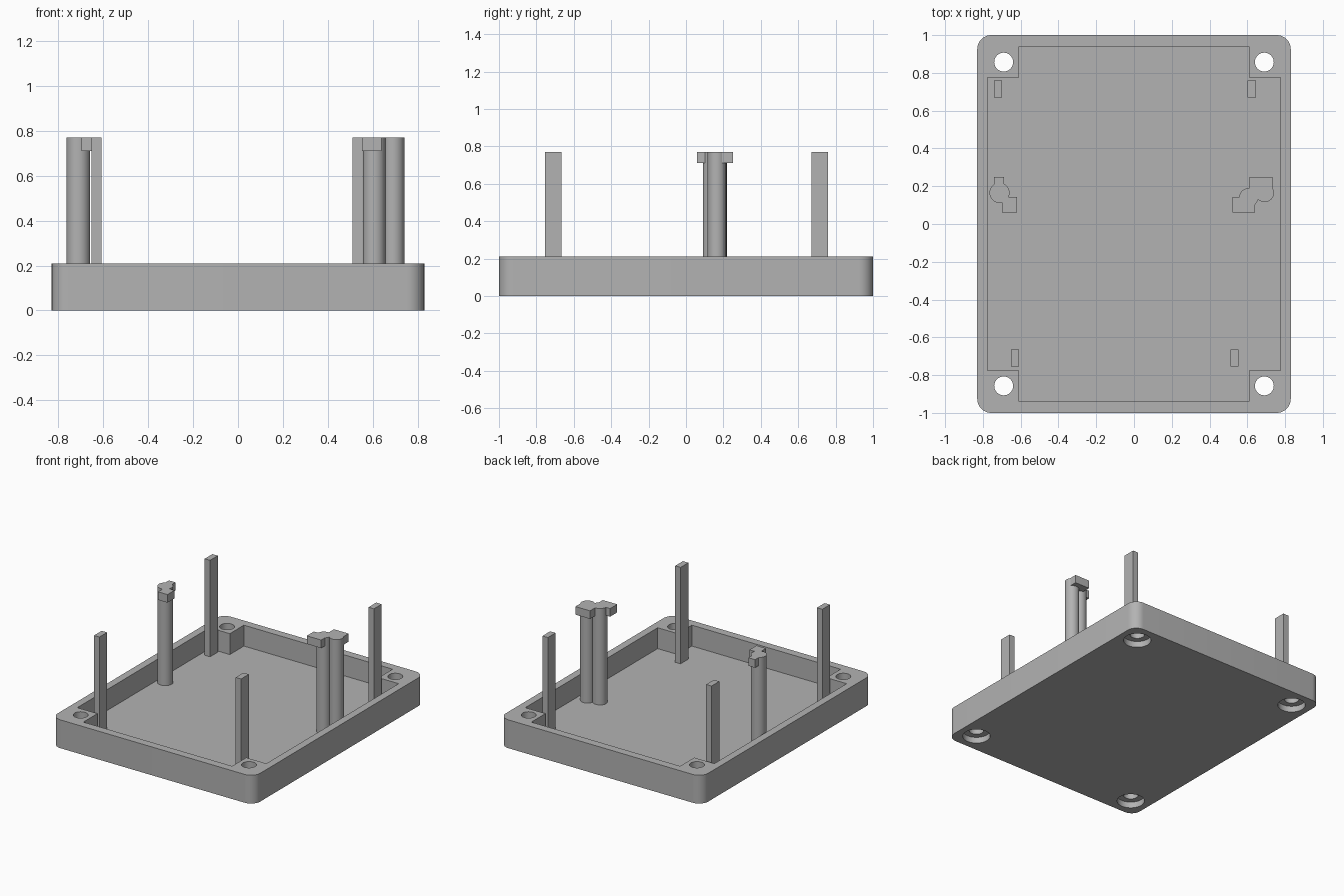
import bpy
import bmesh
from math import sin, cos, pi, radians

cube = bpy.data.objects.get("Cube")
if cube:
    bpy.data.objects.remove(cube, do_unlink=True)

GREY = (0.45, 0.45, 0.45, 1)
grey = bpy.data.materials.new("grey plastic")
grey.use_nodes = True
grey.diffuse_color = GREY
grey.node_tree.nodes["Principled BSDF"].inputs["Base Color"].default_value = GREY

FLOOR, RIM, TOP, CLIP = 0.055, 0.21, 0.77, 0.71
ROOT = FLOOR - 0.02


def prism(name, outline, z0, z1):
    """Extrude a closed outline between two heights."""
    bm = bmesh.new()
    base = bm.faces.new([bm.verts.new((x, y, z0)) for x, y in outline])
    up = bmesh.ops.extrude_face_region(bm, geom=[base])["geom"]
    bmesh.ops.translate(bm, vec=(0, 0, z1 - z0),
                        verts=[g for g in up if isinstance(g, bmesh.types.BMVert)])
    bmesh.ops.recalc_face_normals(bm, faces=bm.faces)
    mesh = bpy.data.meshes.new(name)
    bm.to_mesh(mesh)
    bm.free()
    mesh.materials.append(grey)
    obj = bpy.data.objects.new(name, mesh)
    bpy.context.collection.objects.link(obj)
    return obj


def arc(cx, cy, r, start, sweep, n):
    return [(cx + r * cos(start + sweep * i / n), cy + r * sin(start + sweep * i / n))
            for i in range(n + 1)]


def box(name, x0, x1, y0, y1, z0, z1):
    return prism(name, [(x0, y0), (x1, y0), (x1, y1), (x0, y1)], z0, z1)


def rod(name, x, y, r, z0, z1):
    return prism(name, arc(x, y, r, 0, 2 * pi, 40)[:-1], z0, z1)


def combine(obj, tool, operation):
    """Apply a boolean and discard the tool object."""
    mod = obj.modifiers.new("boolean", 'BOOLEAN')
    mod.operation, mod.solver, mod.object = operation, 'EXACT', tool
    bpy.context.view_layer.objects.active = obj
    bpy.ops.object.modifier_apply(modifier=mod.name)
    bpy.data.objects.remove(tool, do_unlink=True)


def smooth(obj):
    bpy.ops.object.select_all(action='DESELECT')
    obj.select_set(True)
    bpy.context.view_layer.objects.active = obj
    bpy.ops.object.shade_smooth_by_angle(angle=radians(30))


# Tray with rounded corners
HX, HY, R = 0.83, 1.0, 0.075
outline = []
for k, (sx, sy) in enumerate([(1, 1), (-1, 1), (-1, -1), (1, -1)]):
    outline += arc(sx * (HX - R), sy * (HY - R), R, k * pi / 2, pi / 2, 10)
tray = prism("tray", outline, 0, RIM)

# Cross-shaped cavity leaving solid corner blocks
quarter = [(0.775, 0.775), (0.61, 0.775), (0.61, 0.94)]
cross = (quarter + [(-x, y) for x, y in reversed(quarter)]
         + [(-x, -y) for x, y in quarter] + [(x, -y) for x, y in reversed(quarter)])
combine(tray, prism("cavity", cross, FLOOR, RIM + 0.1), 'DIFFERENCE')

# Counterbored screw holes
for sx in (-1, 1):
    for sy in (-1, 1):
        x, y = sx * 0.69, sy * 0.857
        combine(tray, rod("hole", x, y, 0.05, -0.1, RIM + 0.1), 'DIFFERENCE')
        combine(tray, rod("counterbore", x, y, 0.094, -0.1, 0.045), 'DIFFERENCE')
smooth(tray)

# Four rectangular support posts
for name, x, y in [("back_right_post", -0.72, 0.715), ("back_left_post", 0.623, 0.715),
                   ("front_right_post", -0.63, -0.71), ("front_left_post", 0.532, -0.71)]:
    box(name, x - 0.022, x + 0.022, y - 0.045, y + 0.045, ROOT, TOP)

# Right clip: one round pillar with two tabs
right_clip = rod("right_clip_pillar", -0.712, 0.165, 0.053, ROOT, TOP)
combine(right_clip, box("tab", -0.742, -0.688, 0.165, 0.25, CLIP, TOP), 'UNION')
combine(right_clip, box("tab", -0.698, -0.62, 0.06, 0.143, CLIP, TOP), 'UNION')
smooth(right_clip)

# Left clip: two joined round pillars with two tabs
left_clip = rod("left_clip_pillars", 0.607, 0.14, 0.05, ROOT, TOP)
combine(left_clip, rod("pillar", 0.692, 0.165, 0.049, ROOT, TOP), 'UNION')
combine(left_clip, box("tab", 0.612, 0.732, 0.168, 0.25, CLIP, TOP), 'UNION')
combine(left_clip, box("tab", 0.522, 0.64, 0.06, 0.143, CLIP, TOP), 'UNION')
smooth(left_clip)
